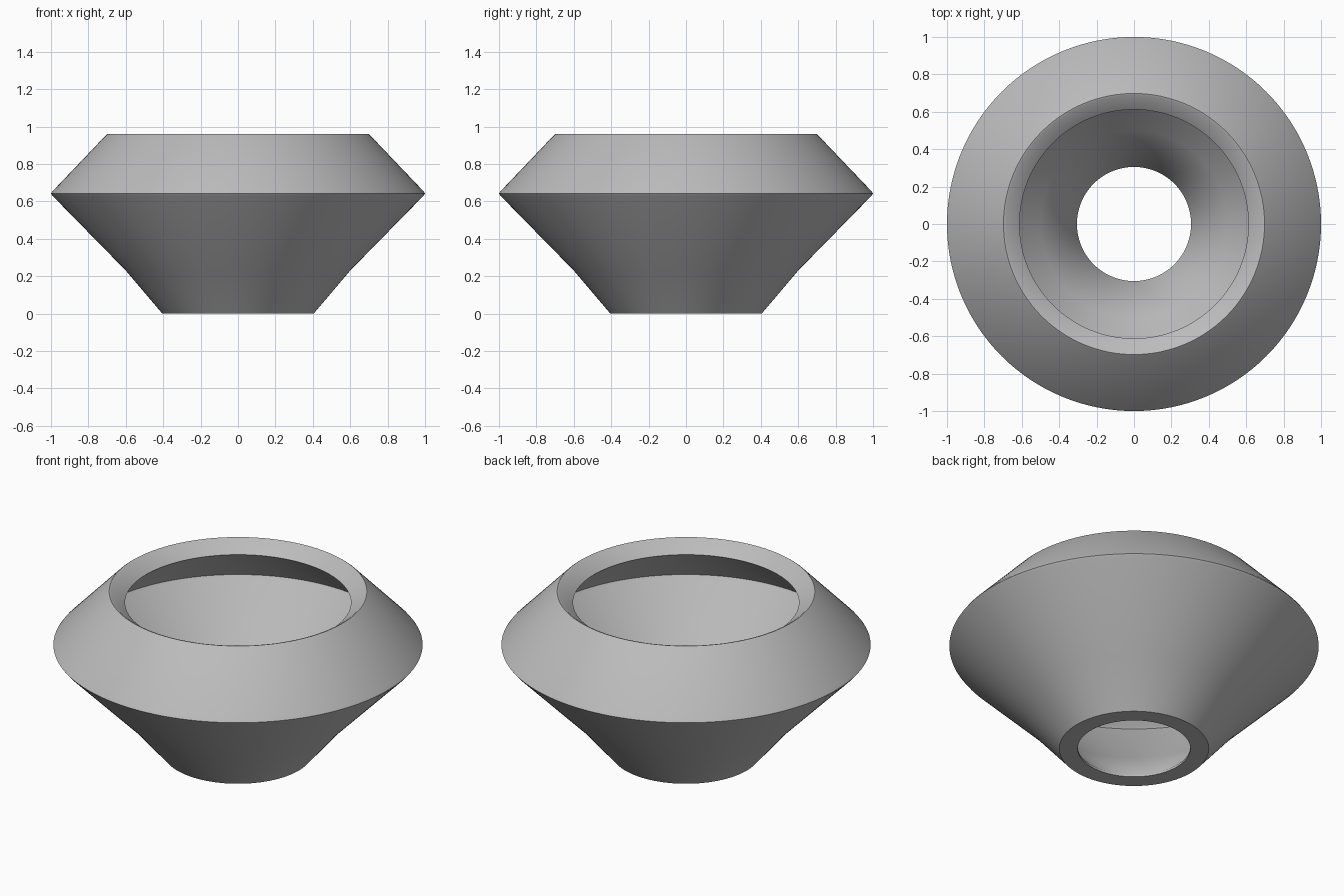
import bpy
import bmesh
import math

cube = bpy.data.objects.get("Cube")
if cube:
    bpy.data.objects.remove(cube, do_unlink=True)

SEGMENTS = 128

grey = bpy.data.materials.new("plain grey")
grey.use_nodes = True
colour = (0.5, 0.5, 0.5, 1)
grey.diffuse_color = colour
grey.node_tree.nodes["Principled BSDF"].inputs["Base Color"].default_value = colour

# Closed wall section as (radius, height): outside going up, then inside going down
section = [
    (0.405, 0), (0.60, 0.23), (0.99, 0.628), (1.0, 0.642), (0.99, 0.656),
    (0.705, 0.955), (0.698, 0.96), (0.688, 0.957),
    (0.612, 0.895), (0.89, 0.655), (0.90, 0.642), (0.89, 0.628),
    (0.50, 0.23), (0.305, 0.012), (0.305, 0),
]

# Spin the section into a hollow bowl
bm = bmesh.new()
rings = []
for i in range(SEGMENTS):
    a = math.tau * i / SEGMENTS
    rings.append([bm.verts.new((r * math.cos(a), r * math.sin(a), z)) for r, z in section])
for i, ring in enumerate(rings):
    following = rings[(i + 1) % SEGMENTS]
    for j in range(len(section)):
        k = (j + 1) % len(section)
        bm.faces.new((ring[j], following[j], following[k], ring[k]))
bmesh.ops.recalc_face_normals(bm, faces=bm.faces)

mesh = bpy.data.meshes.new("hollow_bowl")
bm.to_mesh(mesh)
bm.free()
mesh.materials.append(grey)
bowl = bpy.data.objects.new("hollow_bowl", mesh)
bpy.context.collection.objects.link(bowl)

# Soft shading on the walls, crisp lip and foot
bpy.ops.object.select_all(action="DESELECT")
bowl.select_set(True)
bpy.context.view_layer.objects.active = bowl
bpy.ops.object.shade_smooth_by_angle(angle=math.radians(48))
